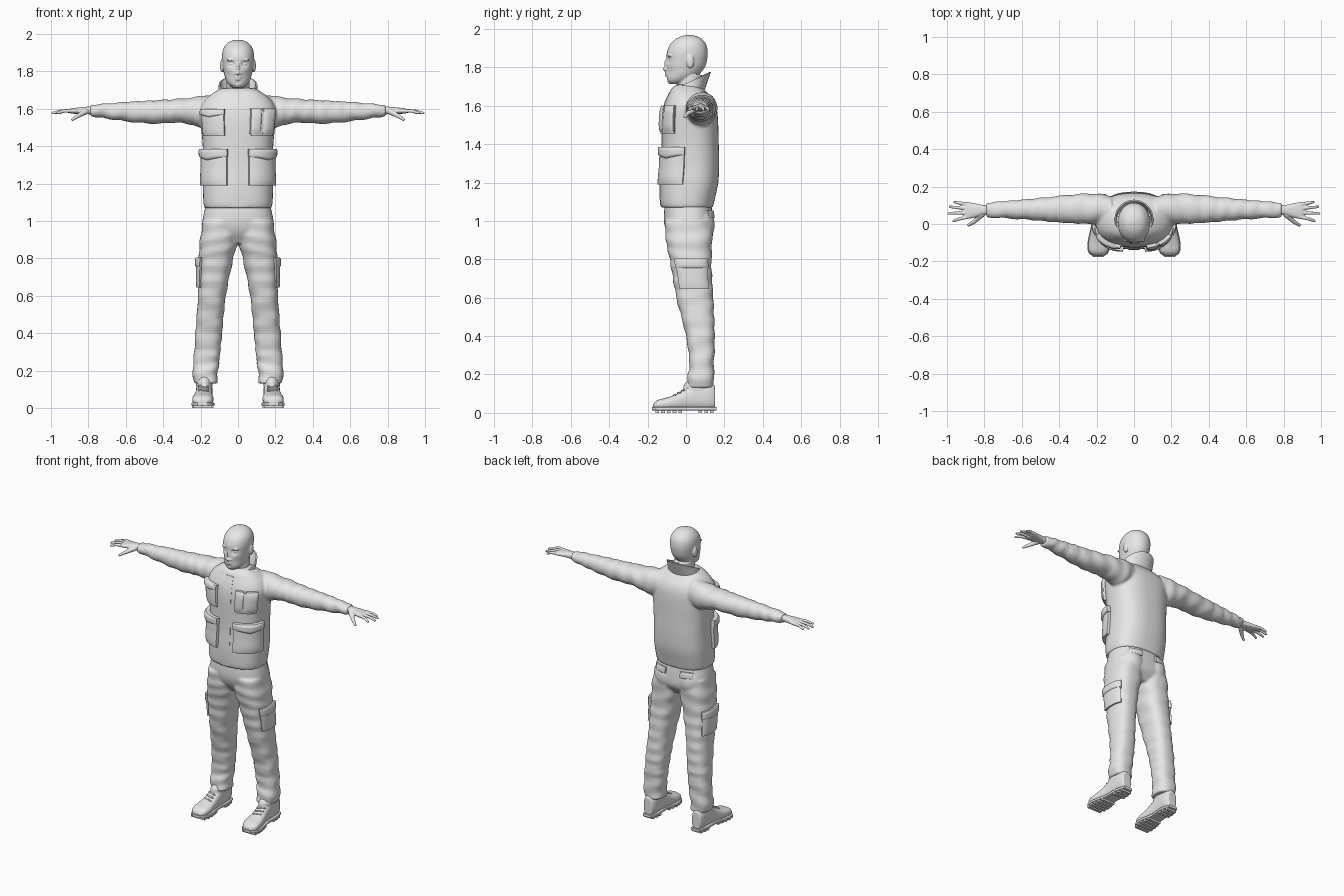
import bpy, bmesh
from math import sin, cos, pi, radians, exp
from mathutils import Vector, Matrix

default = bpy.data.objects.get("Cube")
if default:
    bpy.data.objects.remove(default, do_unlink=True)

clay = bpy.data.materials.new("plain_grey")
clay.use_nodes = True
clay.diffuse_color = (.8, .8, .8, 1)
clay.node_tree.nodes["Principled BSDF"].inputs["Base Color"].default_value = (.8, .8, .8, 1)

BOTH, ONE = (1, -1), (1,)


def sample(rings, t):
    """Smoothly interpolated bounds of a cross-section at position t."""
    last = len(rings) - 1
    i = max([k for k in range(last) if rings[k][0] <= t], default=0)
    span = rings[i + 1][0] - rings[i][0]
    u = min(max((t - rings[i][0]) / span, 0), 1)

    def slope(k, c):
        before, after = rings[max(k - 1, 0)], rings[min(k + 1, last)]
        return (after[c] - before[c]) / (after[0] - before[0]) * span

    result = []
    for c in range(1, len(rings[i])):
        p, q, m, n = rings[i][c], rings[i + 1][c], slope(i, c), slope(i + 1, c)
        result.append(p + u * m + u * u * (3 * (q - p) - 2 * m - n) + u ** 3 * (2 * (p - q) + m + n))
    return result


def section(rings, t, angle, grow=0, power=2.5, axis=2, side=1):
    """Point on the rounded cross-section, pushed out by grow."""
    a0, a1, b0, b1 = sample(rings, t)

    def bend(v):
        return (1 if v > 0 else -1) * abs(v) ** (2 / power)

    p = [(a0 + a1) / 2 + ((a1 - a0) / 2 + grow) * bend(cos(angle)),
         (b0 + b1) / 2 + ((b1 - b0) / 2 + grow) * bend(sin(angle))]
    p.insert(axis, t)
    p[0] *= side
    return Vector(p)


def loft(bm, rings, axis=2, power=2.5, sides=ONE, folds=0, segs=40, steps=5):
    """Closed skin through rings of (position, low, high, low, high)."""
    rings = sorted(rings)
    levels = [a[0] + (b[0] - a[0]) * k / steps
              for a, b in zip(rings, rings[1:]) for k in range(steps)] + [rings[-1][0]]
    for side in sides:
        loops = []
        for t in levels:
            angles = [2 * pi * k / segs for k in range(segs)]
            loops.append([bm.verts.new(section(rings, t, a, folds * sin(70 * t + 2 * sin(a + 9 * t)),
                                               power, axis, side)) for a in angles])
        for lo, hi in zip(loops, loops[1:]):
            for k in range(segs):
                j = (k + 1) % segs
                bm.faces.new((lo[k], lo[j], hi[j], hi[k]))
        bm.faces.new(loops[0])
        bm.faces.new(loops[-1])


def pocket(bm, rings, low, high, start, end, grow, point=0, sides=BOTH, power=2.5, n=12):
    """Raised patch following a lofted surface, its rim tucked inside."""
    rings = sorted(rings)
    ticks = [0] + [k / n for k in range(n + 1)] + [1]
    for side in sides:
        grid = []
        for i, v in enumerate(ticks):
            row = []
            for j, u in enumerate(ticks):
                rim = i in (0, n + 2) or j in (0, n + 2)
                puff = .7 + .3 * (1 - (2 * u - 1) ** 4) * (1 - (2 * v - 1) ** 4)
                z = low + (high - low) * v - point * (1 - abs(2 * u - 1)) * (1 - v)
                angle = radians(start + (end - start) * u)
                row.append(bm.verts.new(section(rings, z, angle, -.012 if rim else grow * puff,
                                                power, side=side)))
            grid.append(row)
        for a, b in zip(grid, grid[1:]):
            for k in range(n + 2):
                bm.faces.new((a[k], a[k + 1], b[k + 1], b[k]))


def ball(bm, centre, radii, sides=ONE):
    for s in sides:
        place = Matrix.Translation((centre[0] * s, centre[1], centre[2])) @ Matrix.Diagonal((*radii, 1))
        bmesh.ops.create_uvsphere(bm, u_segments=24, v_segments=16, radius=1, matrix=place)


def limb(bm, p, q, r, tip, sides=BOTH):
    """Tapered rod with rounded ends."""
    for s in sides:
        a, b = Vector((p[0] * s, *p[1:])), Vector((q[0] * s, *q[1:]))
        place = Matrix.Translation((a + b) / 2) @ (b - a).to_track_quat('Z', 'Y').to_matrix().to_4x4()
        bmesh.ops.create_cone(bm, cap_ends=True, segments=16, radius1=r, radius2=tip,
                              depth=(b - a).length, matrix=place)
        ball(bm, a, (r, r, r))
        ball(bm, b, (tip, tip, tip))


def finish(bm, name, voxel=0, smooth=2):
    """Make the object; a voxel size fuses overlapping shapes into one skin."""
    bmesh.ops.recalc_face_normals(bm, faces=bm.faces[:])
    mesh = bpy.data.meshes.new(name)
    bm.to_mesh(mesh)
    bm.free()
    mesh.materials.append(clay)
    obj = bpy.data.objects.new(name, mesh)
    bpy.context.collection.objects.link(obj)
    bpy.ops.object.select_all(action='DESELECT')
    obj.select_set(True)
    bpy.context.view_layer.objects.active = obj
    bpy.ops.object.shade_smooth_by_angle(angle=radians(40))
    if voxel:
        fuse = obj.modifiers.new("fuse", 'REMESH')
        fuse.mode, fuse.voxel_size, fuse.use_smooth_shade = 'VOXEL', voxel, True
        relax = obj.modifiers.new("relax", 'SMOOTH')
        relax.factor, relax.iterations = .5, smooth
    return obj


# Jacket: torso and sleeves fused
torso = [(1.07, -.18, .18, -.13, .14), (1.1, -.185, .185, -.135, .147), (1.2, -.188, .188, -.135, .168),
         (1.3, -.185, .185, -.127, .173), (1.42, -.19, .19, -.125, .17), (1.52, -.2, .2, -.125, .167),
         (1.59, -.205, .205, -.118, .16), (1.63, -.19, .19, -.105, .145), (1.66, -.165, .165, -.09, .12),
         (1.69, -.125, .125, -.075, .09), (1.71, -.09, .09, -.05, .06)]
sleeve = [(.12, 0, .15, 1.5, 1.68), (.2, 0, .162, 1.5, 1.667), (.3, .002, .16, 1.525, 1.655),
          (.45, .012, .145, 1.52, 1.645), (.6, .025, .13, 1.533, 1.637), (.72, .032, .12, 1.55, 1.627),
          (.79, .036, .114, 1.56, 1.622)]
bm = bmesh.new()
loft(bm, torso)
loft(bm, sleeve, axis=0, power=2.1, sides=BOTH, folds=.003)
finish(bm, "jacket", .008, 4)

# Stand-up collar, open and higher at the back
bm = bmesh.new()
rows = [(.115, .088, .005, 1.65, .02), (.104, .092, .02, 1.69, .035), (.103, .1, .03, 1.73, .045),
        (.095, .092, .03, 1.73, .045), (.09, .08, .01, 1.66, .02)]
loops = []
for rx, ry, y, z, tilt in rows:
    loops.append([bm.verts.new((rx * cos(a), y + ry * sin(a), z + tilt * sin(a)))
                  for a in [2 * pi * k / 48 for k in range(48)]])
for lo, hi in zip(loops, loops[1:]):
    for k in range(48):
        bm.faces.new((lo[k - 1], lo[k], hi[k], hi[k - 1]))
finish(bm, "collar")

# Jacket pockets, flaps, front strip
bm = bmesh.new()
pocket(bm, torso, 1.19, 1.37, -77, -8, .024)
pocket(bm, torso, 1.345, 1.385, -78, -7, .033, point=.02)
pocket(bm, torso, 1.455, 1.59, -74, -27, .017)
pocket(bm, torso, 1.57, 1.6, -75, -26, .025, point=.015, sides=(-1,))
pocket(bm, torso, 1.465, 1.602, -76, -60, .024, sides=ONE)
pocket(bm, torso, 1.465, 1.602, -56, -28, .024, sides=ONE)
pocket(bm, torso, 1.08, 1.67, -96, -84, .003, sides=ONE)
finish(bm, "jacket_pockets")

# Trousers: hips, seat and legs fused
hips = [(.88, -.15, .15, -.06, .1), (.94, -.19, .19, -.1, .14), (1.0, -.19, .19, -.115, .142),
        (1.1, -.17, .17, -.11, .13)]
leg = [(.13, .112, .235, .002, .147), (.2, .107, .243, .01, .145), (.25, .1, .238, .018, .146),
       (.4, .085, .228, 0, .15), (.6, .065, .214, -.05, .142), (.8, .025, .21, -.085, .132),
       (.9, .002, .203, -.105, .138), (1.0, 0, .187, -.11, .135)]
bm = bmesh.new()
loft(bm, hips)
loft(bm, leg, sides=BOTH, folds=.003)
ball(bm, (.088, .065, .98), (.085, .085, .1), BOTH)
finish(bm, "trousers", .008, 3)

# Thigh pockets and seat flaps
bm = bmesh.new()
pocket(bm, leg, .645, .79, -38, 42, .014)
pocket(bm, leg, .755, .805, -40, 44, .02)
pocket(bm, hips, 1.015, 1.055, 48, 78, .014)
finish(bm, "trouser_pockets")

# Head: skull with eye sockets, then features fused on
skull = [(1.714, -.03, .03, -.088, -.01), (1.73, -.05, .05, -.099, .02), (1.76, -.067, .067, -.104, .065),
         (1.8, -.077, .077, -.104, .098), (1.84, -.083, .083, -.102, .11), (1.88, -.086, .086, -.099, .113),
         (1.92, -.079, .079, -.082, .104), (1.95, -.058, .058, -.05, .08), (1.963, -.036, .036, -.022, .054),
         (1.969, -.012, .012, .005, .028)]
bm = bmesh.new()
loft(bm, skull, power=2.1, steps=8)
for v in bm.verts:
    if v.co.y < 0:
        for x, z, size, depth in ((.034, 1.84, .016, .014), (.05, 1.775, .022, .006), (0, 1.742, .01, .006)):
            v.co.y += depth * exp(-((abs(v.co.x) - x) ** 2 + (v.co.z - z) ** 2) / size ** 2)
loft(bm, [(1.62, -.065, .065, -.045, .075), (1.76, -.06, .06, -.045, .085)], power=2)
ball(bm, (0, -.106, 1.791), (.013, .016, .011))
ball(bm, (0, -.1, 1.817), (.009, .013, .03))
ball(bm, (.014, -.1, 1.788), (.01, .01, .008), BOTH)
ball(bm, (.034, -.077, 1.84), (.014, .012, .009), BOTH)
ball(bm, (.035, -.085, 1.861), (.026, .012, .007), BOTH)
ball(bm, (0, -.1, 1.77), (.022, .012, .006))
ball(bm, (0, -.098, 1.758), (.02, .012, .006))
ball(bm, (.085, .022, 1.83), (.011, .02, .036), BOTH)
finish(bm, "head", .004, 3)

# Hands: palm, four fingers and thumb fused
palm = [(.76, .05, .1, 1.57, 1.612), (.81, .048, .102, 1.571, 1.611), (.85, .035, .11, 1.573, 1.607),
        (.89, .028, .116, 1.574, 1.602), (.905, .035, .11, 1.578, 1.598)]
bm = bmesh.new()
loft(bm, palm, axis=0, sides=BOTH)
for base, tip, reach in ((.106, .117, .96), (.084, .092, .985), (.061, .056, .99), (.039, .016, .965)):
    middle = ((.89 + reach) / 2 + .005, (base + tip) / 2, 1.588)
    limb(bm, (.885, base, 1.589), middle, .011, .009)
    limb(bm, middle, (reach, tip, 1.577), .009, .007)
limb(bm, (.815, .05, 1.585), (.855, .012, 1.562), .017, .011)
limb(bm, (.855, .012, 1.562), (.885, -.006, 1.543), .011, .008)
finish(bm, "hands", .004, 2)

# Boots: rounded uppers with lace bars
upper = [(-.172, .165, .215, .02, .045), (-.15, .14, .24, .015, .066), (-.1, .131, .244, .015, .08),
         (-.05, .135, .235, .015, .098), (0, .138, .226, .015, .128), (.05, .138, .224, .015, .16),
         (.12, .138, .222, .015, .16), (.152, .15, .212, .02, .14)]
bm = bmesh.new()
loft(bm, upper, axis=1, sides=BOTH)
ball(bm, (.18, .06, .13), (.045, .075, .05), BOTH)
finish(bm, "boots", .006, 2)
bm = bmesh.new()
for k in range(4):
    y, z = -.065 + .022 * k, .094 + .012 * k
    limb(bm, (.16, y, z - .003), (.21, y + .012, z), .005, .005)
finish(bm, "boot_laces")

# Soles with tread bars and a separate heel
sole = [(-.176, .165, .217, .013, .03), (-.15, .136, .245, .012, .03), (-.09, .126, .247, .012, .03),
        (0, .14, .228, .012, .03), (.1, .135, .226, .012, .03), (.16, .15, .212, .012, .03)]
bm = bmesh.new()
loft(bm, sole, axis=1, power=7, sides=BOTH)
for y in (-.15, -.12, -.09, -.06, -.03, .075, .105, .135):
    x0, x1 = sample(sole, y)[:2]
    for s in BOTH:
        place = Matrix.Translation((s * (x0 + x1) / 2, y, .01))
        bmesh.ops.create_cube(bm, size=1, matrix=place @ Matrix.Diagonal((x1 - x0 - .008, .019, .02, 1)))
finish(bm, "boot_soles")
